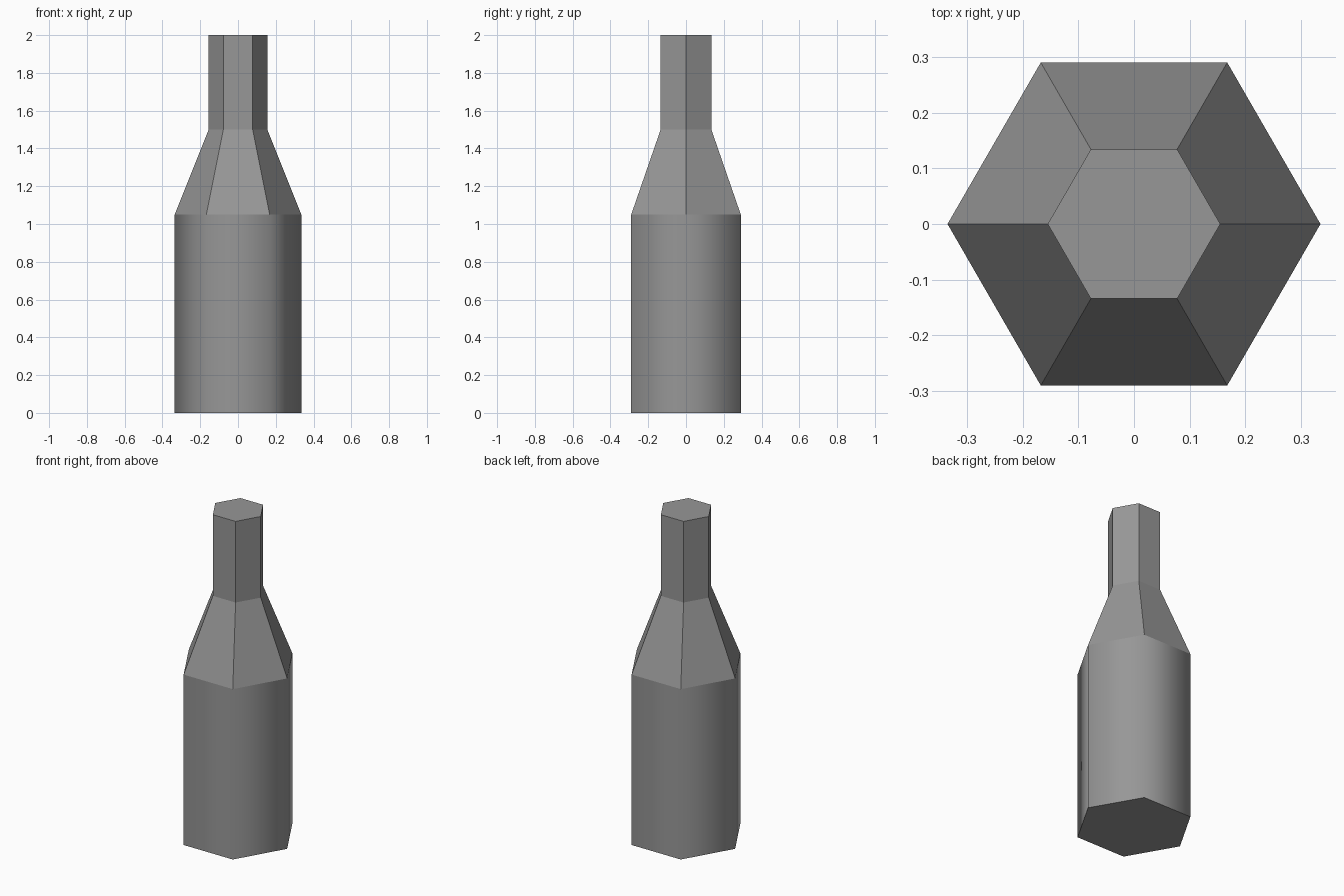
import bpy, bmesh
from math import cos, sin, pi

cube = bpy.data.objects.get("Cube")
if cube:
    bpy.data.objects.remove(cube, do_unlink=True)

# Single plain grey
grey = bpy.data.materials.new("mid grey")
grey.use_nodes = True
colour = (0.31, 0.31, 0.31, 1)
grey.diffuse_color = colour
grey.node_tree.nodes["Principled BSDF"].inputs["Base Color"].default_value = colour

# Bottle profile from base to mouth: radius, height
SIDES = 6
profile = [(0.335, 0), (0.335, 1.05), (0.155, 1.5), (0.155, 2)]

bm = bmesh.new()
rings = [[bm.verts.new((r * cos(2 * pi * i / SIDES), r * sin(2 * pi * i / SIDES), z))
          for i in range(SIDES)] for r, z in profile]

# Body, shoulder and neck bands; only the body is smooth shaded
for band, (low, high) in enumerate(zip(rings, rings[1:])):
    for i in range(SIDES):
        j = (i + 1) % SIDES
        face = bm.faces.new((low[i], low[j], high[j], high[i]))
        face.smooth = band == 0

# Flat base and closed mouth
bm.faces.new(rings[0][::-1])
bm.faces.new(rings[-1])

# Keep the rims of the body crisp
for edge in bm.edges:
    edge.smooth = all(f.smooth for f in edge.link_faces)

mesh = bpy.data.meshes.new("bottle")
bm.to_mesh(mesh)
bm.free()
mesh.materials.append(grey)
bottle = bpy.data.objects.new("bottle", mesh)
bpy.context.collection.objects.link(bottle)
